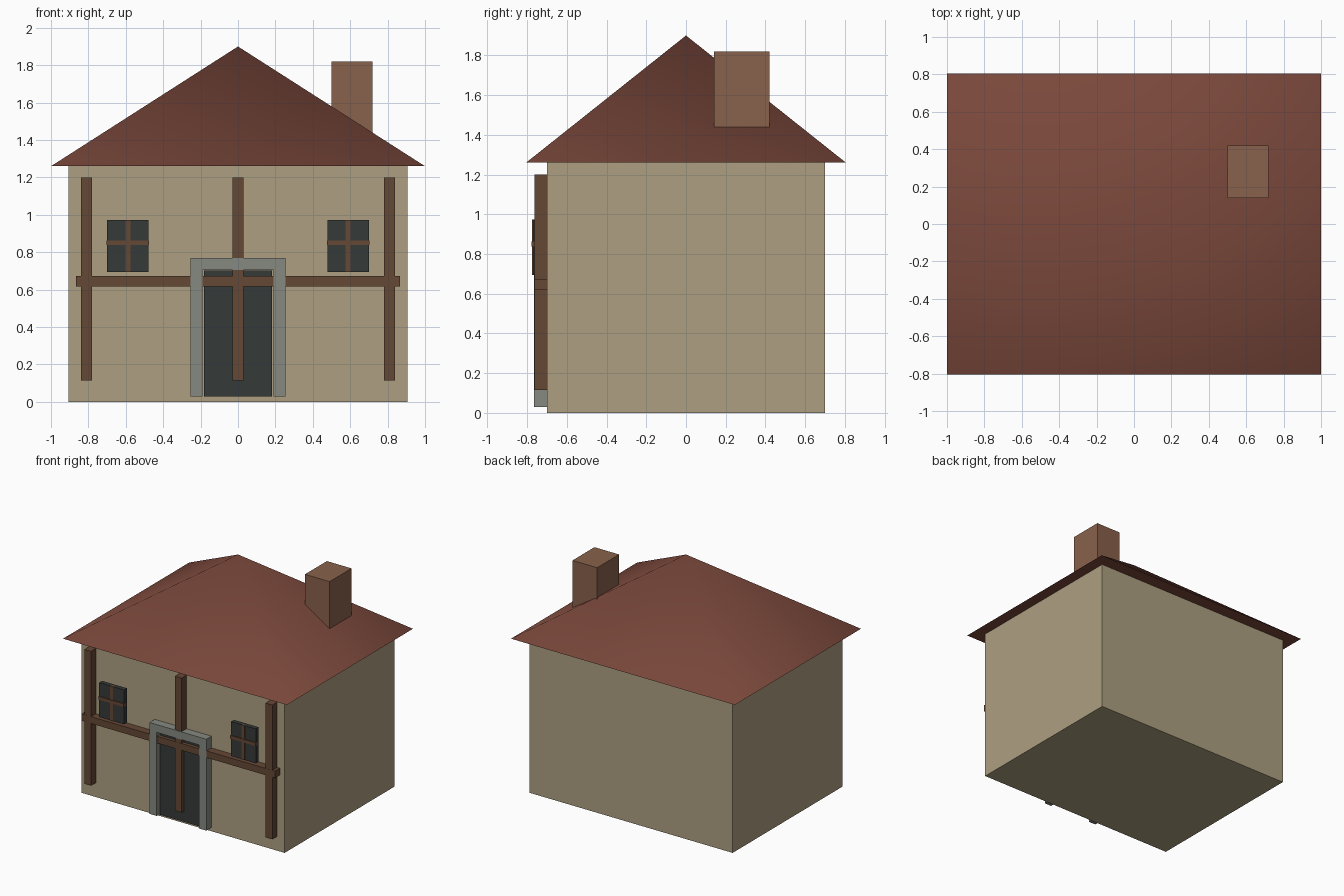
import bpy, bmesh

if "Cube" in bpy.data.objects:
    bpy.data.objects.remove(bpy.data.objects["Cube"])


def material(name, rgb):
    m = bpy.data.materials.new(name)
    m.diffuse_color = (*rgb, 1)
    m.use_nodes = True
    m.node_tree.nodes["Principled BSDF"].inputs["Base Color"].default_value = m.diffuse_color
    return m


PLASTER = material("plaster", (0.42, 0.35, 0.22))
TILE = material("roof_tile", (0.20, 0.066, 0.045))
BRICK = material("brick", (0.25, 0.12, 0.07))
TIMBER = material("timber", (0.13, 0.065, 0.035))
STONE = material("stone", (0.24, 0.25, 0.22))
DARK = material("dark_panel", (0.035, 0.042, 0.038))


def finish(name, bm, mat):
    bmesh.ops.recalc_face_normals(bm, faces=bm.faces)
    me = bpy.data.meshes.new(name)
    bm.to_mesh(me)
    bm.free()
    me.materials.append(mat)
    ob = bpy.data.objects.new(name, me)
    bpy.context.collection.objects.link(ob)
    return ob


def box(name, x, y, z, mat):
    """Box spanning the (min, max) pairs on each axis."""
    bm = bmesh.new()
    bmesh.ops.create_cube(bm, size=1)
    for v in bm.verts:
        v.co = [r[0] if c < 0 else r[1] for c, r in zip(v.co, (x, y, z))]
    return finish(name, bm, mat)


# Walls and chimney
box("walls", (-0.907, 0.907), (-0.7, 0.7), (0, 1.26), PLASTER)
box("chimney", (0.50, 0.72), (0.14, 0.42), (1.38, 1.82), BRICK)

# Pyramid roof: soft hips, crisp eaves
bm = bmesh.new()
base = [bm.verts.new((x, y, 1.26)) for x, y in ((-1, -.805), (1, -.805), (1, .805), (-1, .805))]
apex = bm.verts.new((0, 0, 1.9))
bm.faces.new(base[::-1])
for i in range(4):
    bm.faces.new((base[i], base[(i + 1) % 4], apex)).smooth = True
for e in bm.edges:
    e.smooth = apex in e.verts
finish("roof", bm, TILE)

# Timber framing on the front
for name, x in (("left", -0.81), ("middle", 0), ("right", 0.81)):
    box(name + "_post", (x - 0.03, x + 0.03), (-0.762, -0.69), (0.115, 1.20), TIMBER)
box("cross_beam", (-0.865, 0.865), (-0.763, -0.69), (0.618, 0.673), TIMBER)

# Door with stone surround
box("door", (-0.182, 0.182), (-0.735, -0.69), (0.03, 0.703), DARK)
box("door_lintel", (-0.253, 0.253), (-0.766, -0.69), (0.705, 0.768), STONE)

# Paired parts: door jambs and windows with crossing bars
for side, s in (("left", -1), ("right", 1)):
    def paired(name, a, b, y, z, mat):
        box(f"{side}_{name}", sorted((s * a, s * b)), y, z, mat)
    paired("door_jamb", 0.19, 0.253, (-0.766, -0.69), (0.03, 0.705), STONE)
    paired("window", 0.478, 0.70, (-0.771, -0.735), (0.695, 0.973), DARK)
    paired("window_upright", 0.575, 0.602, (-0.775, -0.74), (0.695, 0.973), TIMBER)
    paired("window_crossbar", 0.476, 0.702, (-0.779, -0.745), (0.838, 0.864), TIMBER)
